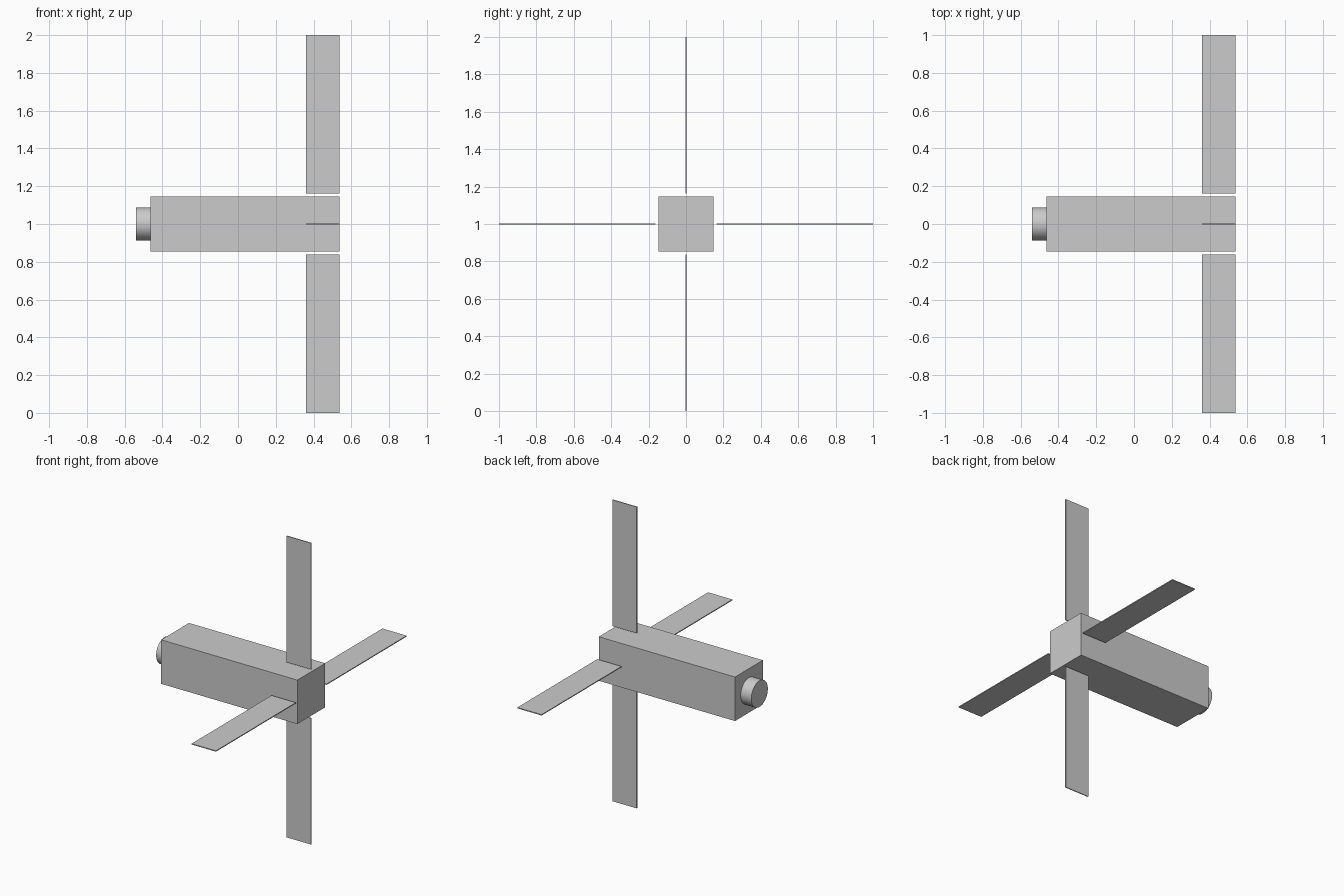
import bpy
from math import pi
from mathutils import Matrix, Vector

default = bpy.data.objects.get("Cube")
if default:
    bpy.data.objects.remove(default, do_unlink=True)

grey = bpy.data.materials.new("light grey")
grey.use_nodes = True
color = (0.6, 0.6, 0.6, 1)
grey.diffuse_color = color
grey.node_tree.nodes["Principled BSDF"].inputs["Base Color"].default_value = color

CENTRE = Vector((0, 0, 1))
FRONT_X, BODY_X, TAIL_X = -0.54, -0.462, 0.538
HALF = 0.146


def box(name, lo, hi, turn=0):
    """Box between two corners, turned about the body's long axis."""
    lo, hi = Vector(lo), Vector(hi)
    bpy.ops.mesh.primitive_cube_add(size=1)
    ob = bpy.context.object
    ob.name = name
    place = (Matrix.Translation(CENTRE) @ Matrix.Rotation(turn, 4, 'X')
             @ Matrix.Translation((lo + hi) / 2) @ Matrix.Diagonal((*(hi - lo), 1)))
    ob.data.transform(place)
    ob.data.materials.append(grey)
    return ob


# Square body
box("body", (BODY_X, -HALF, -HALF), (TAIL_X, HALF, HALF))

# Four thin panels around the tail, with a small gap to the body
for i, side in enumerate(("back", "top", "front", "bottom")):
    box(side + "_panel", (0.36, 0.162, -0.003), (TAIL_X, 1, 0.003), i * pi / 2)

# Round instrument on the end
bpy.ops.mesh.primitive_cylinder_add(
    vertices=48, radius=0.087, depth=BODY_X - FRONT_X,
    location=((FRONT_X + BODY_X) / 2, 0, 1), rotation=(0, pi / 2, 0))
instrument = bpy.context.object
instrument.name = "end_instrument"
instrument.data.materials.append(grey)
bpy.ops.object.shade_smooth_by_angle()
